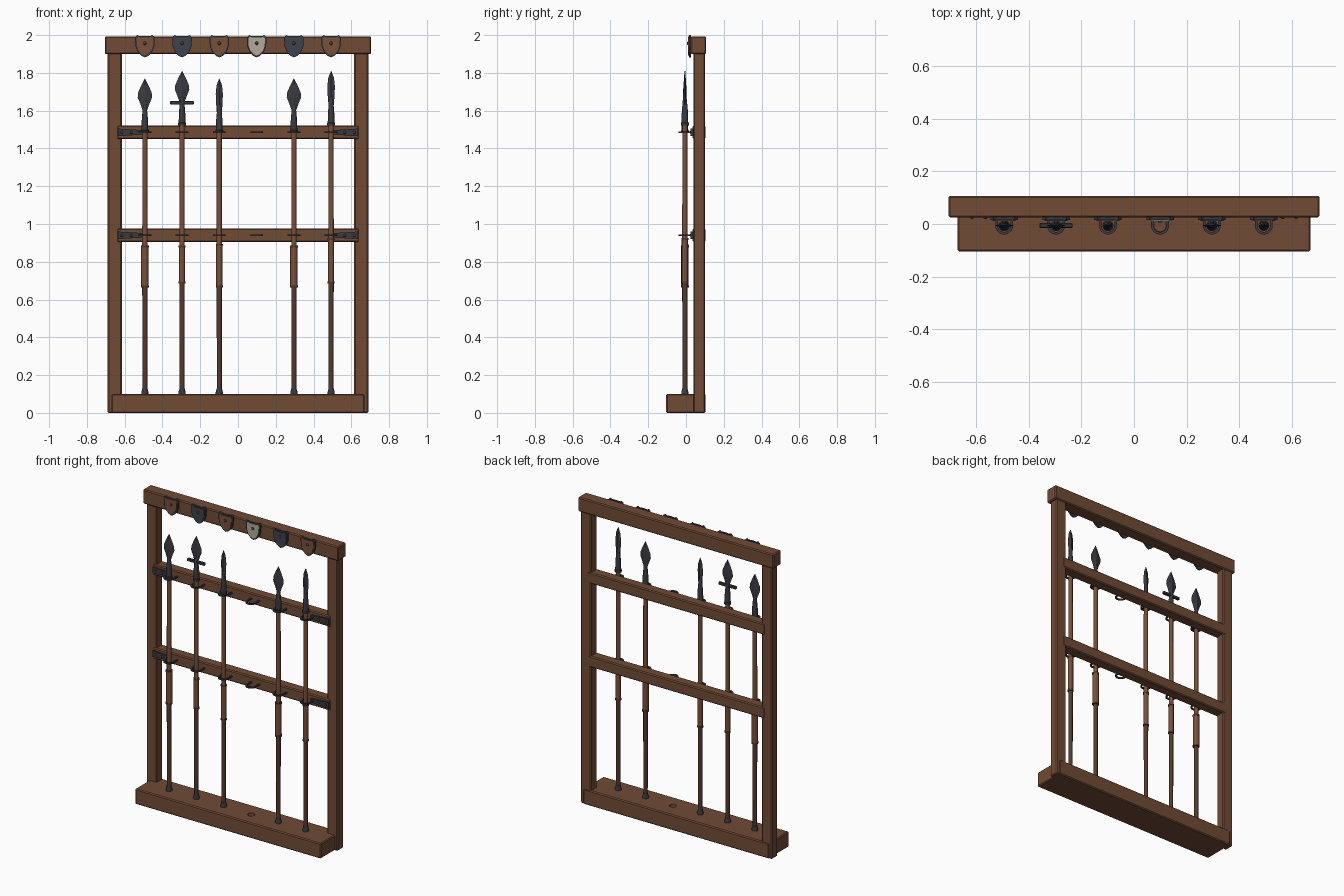
import bpy, bmesh
from math import cos, sin, pi, radians

cube = bpy.data.objects.get("Cube")
if cube:
    bpy.data.objects.remove(cube, do_unlink=True)


def material(name, rgb):
    m = bpy.data.materials.new(name)
    m.use_nodes = True
    m.diffuse_color = (*rgb, 1)
    m.node_tree.nodes["Principled BSDF"].inputs["Base Color"].default_value = (*rgb, 1)
    return m


WOOD = material("frame wood", (0.165, 0.07, 0.036))
SHAFT = material("shaft wood", (0.19, 0.08, 0.042))
DARK = material("dark wood", (0.09, 0.042, 0.026))
IRON = material("dark iron", (0.042, 0.043, 0.052))
SLATE = material("slate shield", (0.05, 0.054, 0.072))
PALE = material("pale shield", (0.45, 0.41, 0.33))

SLOTS = [-0.493, -0.296, -0.099, 0.099, 0.296, 0.493]
SPEAR_Y = -0.006


def finish(name, bm, mat, smooth=False):
    bmesh.ops.recalc_face_normals(bm, faces=bm.faces)
    me = bpy.data.meshes.new(name)
    bm.to_mesh(me)
    bm.free()
    ob = bpy.data.objects.new(name, me)
    bpy.context.collection.objects.link(ob)
    me.materials.append(mat)
    if smooth:
        bpy.ops.object.select_all(action="DESELECT")
        ob.select_set(True)
        bpy.context.view_layer.objects.active = ob
        bpy.ops.object.shade_smooth_by_angle(angle=radians(35))
    return ob


def box(name, x, y, z, mat, bevel=0.006):
    bm = bmesh.new()
    bmesh.ops.create_cube(bm, size=1)
    for v in bm.verts:
        v.co = [lo + (hi - lo) * (c + 0.5) for c, (lo, hi) in zip(v.co, (x, y, z))]
    if bevel:
        bmesh.ops.bevel(bm, geom=bm.edges[:], offset=bevel, segments=1, affect="EDGES")
    return finish(name, bm, mat)


def loft(name, x, rings, mat, sides=12, smooth=True):
    """Stack of elliptical rings (height, half width, half depth)."""
    bm = bmesh.new()
    loops = [[bm.verts.new((x + rx * cos(2 * pi * i / sides),
                            SPEAR_Y + ry * sin(2 * pi * i / sides), z))
              for i in range(sides)] for z, rx, ry in rings]
    for a, b in zip(loops, loops[1:]):
        for i in range(sides):
            j = (i + 1) % sides
            bm.faces.new((a[i], a[j], b[j], b[i]))
    bm.faces.new(loops[0])
    bm.faces.new(loops[-1])
    return finish(name, bm, mat, smooth)


def turned(name, x, profile, mat):
    return loft(name, x, [(z, r, r) for z, r in profile], mat)


def plate(name, outline, y0, y1, mat):
    """Front-facing outline in x and z, given depth."""
    bm = bmesh.new()
    face = bm.faces.new([bm.verts.new((x, y0, z)) for x, z in outline])
    out = bmesh.ops.extrude_face_region(bm, geom=[face])["geom"]
    for v in out:
        if isinstance(v, bmesh.types.BMVert):
            v.co.y = y1
    return finish(name, bm, mat)


def stud(name, x, y, z, r, mat=IRON):
    bm = bmesh.new()
    bmesh.ops.create_uvsphere(bm, u_segments=10, v_segments=6, radius=r)
    for v in bm.verts:
        v.co = (v.co.x + x, v.co.y * 0.7 + y, v.co.z + z)
    return finish(name, bm, mat, True)


# Timber frame
box("top_beam", (-0.705, 0.705), (0.025, 0.107), (1.9, 1.993), WOOD)
base = box("base_beam", (-0.67, 0.67), (-0.105, 0.104), (0, 0.1), WOOD)
for side, s in (("left", 1), ("right", -1)):
    box(side + "_post", sorted((s * 0.615, s * 0.69)), (0.04, 0.1), (0, 1.91), WOOD)

# Empty socket in the base
bm = bmesh.new()
bmesh.ops.create_cone(bm, cap_ends=True, segments=20, radius1=0.022, radius2=0.022, depth=0.04)
bmesh.ops.translate(bm, verts=bm.verts, vec=(SLOTS[3], SPEAR_Y, 0.1))
cutter = finish("socket_cutter", bm, DARK)
cutter.hide_render = True
cutter.hide_set(True)
cut = base.modifiers.new("socket", "BOOLEAN")
cut.object = cutter
cut.solver = "EXACT"


def holder_ring(name, x, z):
    """Flat U-shaped iron loop that reaches forward from a rail."""
    bm = bmesh.new()
    angles = [pi + pi * i / 14 for i in range(15)]
    def path(r):
        arc = [(x + r * cos(a), SPEAR_Y + r * sin(a)) for a in angles]
        return [(x - r, 0.04)] + arc + [(x + r, 0.04)]
    outer, inner = path(0.034), path(0.024)
    verts = [[bm.verts.new((*p, h)) for p in line]
             for h in (z - 0.004, z + 0.004) for line in (outer, inner)]
    ob, ib, ot, it = verts
    for a, b in ((ob, ib), (ot, it), (ob, ot), (ib, it)):
        for i in range(len(a) - 1):
            bm.faces.new((a[i], a[i + 1], b[i + 1], b[i]))
    for i in (0, -1):
        bm.faces.new((ob[i], ib[i], it[i], ot[i]))
    return finish(name, bm, IRON)


# Rails with end straps and holder rings
for level, z in (("lower", 0.94), ("upper", 1.485)):
    box(level + "_rail", (-0.64, 0.64), (0.035, 0.102), (z - 0.036, z + 0.036), WOOD)
    for side, s in (("left", 1), ("right", -1)):
        strap = [(0.635, -0.02), (0.635, 0.02), (0.54, 0.014), (0.505, 0.012),
                 (0.505, -0.012), (0.54, -0.014)]
        plate(f"{level}_{side}_strap", [(s * x, z + h) for x, h in strap], 0.025, 0.036, IRON)
        for n, x in enumerate((0.615, 0.565)):
            stud(f"{level}_{side}_strap_stud_{n}", s * x, 0.025, z, 0.008)
    for n, x in enumerate(SLOTS):
        holder_ring(f"{level}_holder_{n}", x, z)

# Small shields along the top beam
HALF = [(0, 1.996), (0.028, 1.994), (0.04, 2.0), (0.052, 1.99), (0.05, 1.94), (0.038, 1.91), (0.018, 1.89)]
OUTLINE = HALF + [(0, 1.882)] + [(-x, z) for x, z in HALF[:0:-1]]
for n, (x, mat) in enumerate(zip(SLOTS, (SHAFT, SLATE, SHAFT, PALE, SLATE, SHAFT))):
    plate(f"shield_rim_{n}", [(x + a, b) for a, b in OUTLINE], 0.015, 0.027, IRON)
    plate(f"shield_face_{n}", [(x + a * 0.84, 1.946 + (b - 1.946) * 0.84) for a, b in OUTLINE],
          0.011, 0.016, mat)
    stud(f"shield_boss_{n}", x, 0.011, 1.957, 0.009)


def spear(label, x, tip, half_width, grip, leaf, crossbar):
    lo, hi = grip
    foot = tip - 0.285
    r = 0.0195 if leaf and not crossbar else 0.0165
    turned(label + "_butt", x, [(0.098, 0.019), (0.11, 0.019), (0.125, 0.015), (0.13, 0.015)], IRON)
    turned(label + "_lower_shaft", x, [(0.125, 0.013), (lo, 0.014)], DARK)
    turned(label + "_grip", x, [(lo, r), (hi, r)], SHAFT)
    turned(label + "_upper_shaft", x, [(hi, 0.014), (foot + 0.02, 0.0135)], SHAFT)
    for n, z in enumerate(grip):
        turned(f"{label}_grip_band_{n}", x,
               [(z - 0.005, r + 0.002), (z + 0.005, r + 0.002)], DARK)
    # Forged socket with a collar
    turned(label + "_socket", x,
           [(foot - 0.004, 0.021), (foot + 0.01, 0.021), (foot + 0.012, 0.018),
            (foot + 0.06, 0.017), (foot + 0.13, 0.011), (foot + 0.18, 0.004)], IRON)
    # Diamond-section blade
    if leaf:
        shape = [(-0.17, 0.3), (-0.135, 0.62), (-0.1, 1), (-0.075, 0.95), (-0.035, 0.5), (0, 0.02)]
    else:
        shape = [(-0.18, 0.7), (-0.13, 0.9), (-0.08, 1), (-0.035, 0.75), (0, 0.04)]
    loft(label + "_blade", x,
         [(tip + d, half_width * w, 0.002 + 0.007 * min(1, -d / 0.1)) for d, w in shape],
         IRON, sides=4, smooth=False)
    if crossbar:
        z = tip - 0.168
        box(label + "_crossbar", (x - 0.063, x + 0.063), (SPEAR_Y - 0.009, SPEAR_Y + 0.009),
            (z - 0.009, z + 0.009), IRON, 0.003)


# The five spears, leaving the fourth slot empty
spear("spear_1", SLOTS[0], 1.77, 0.038, (0.67, 0.88), True, False)
spear("spear_2", SLOTS[1], 1.81, 0.038, (0.69, 0.88), True, True)
spear("spear_3", SLOTS[2], 1.77, 0.019, (0.67, 0.89), False, False)
spear("spear_4", SLOTS[4], 1.77, 0.038, (0.67, 0.88), True, False)
spear("spear_5", SLOTS[5], 1.81, 0.02, (0.69, 0.92), False, False)
